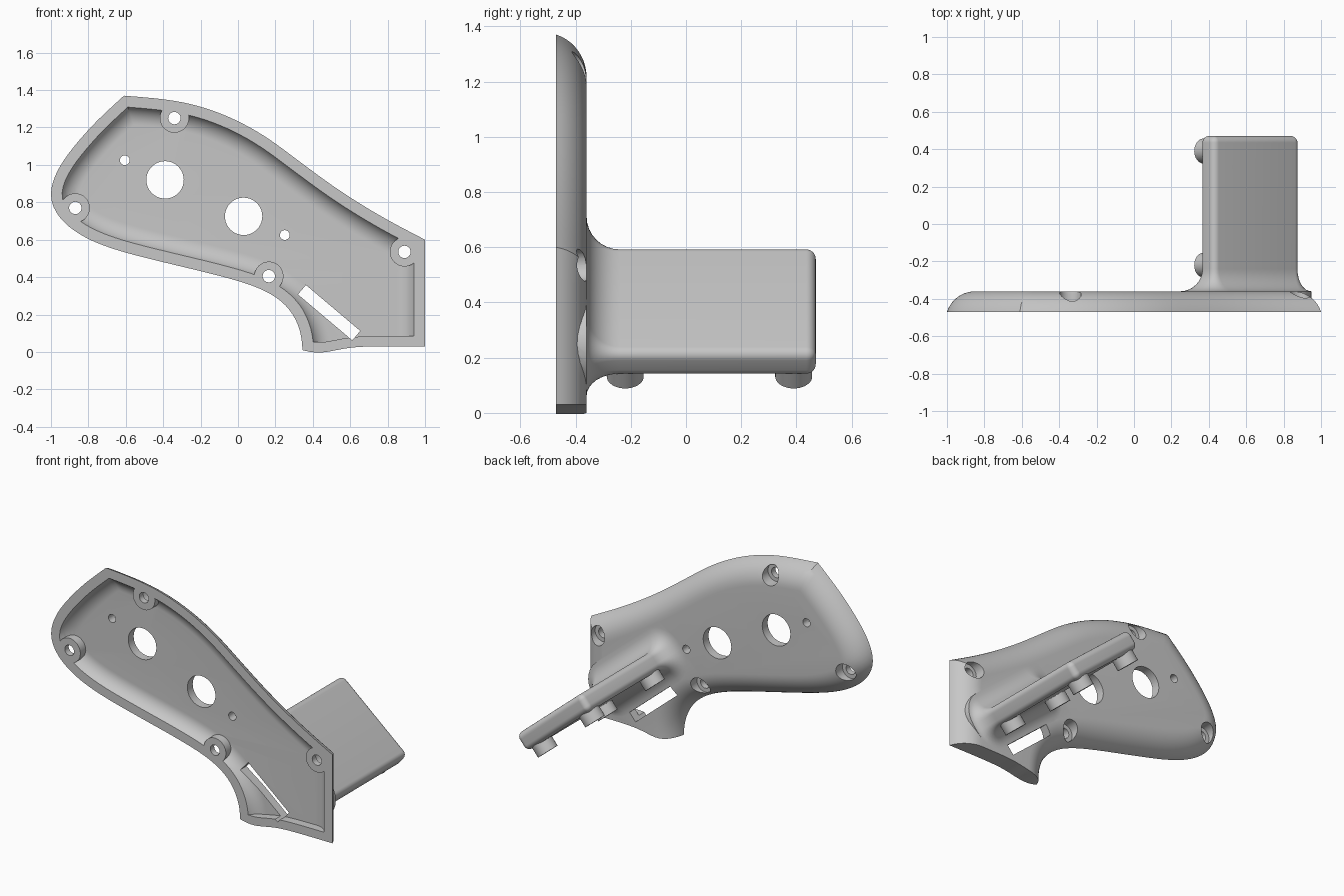
import bpy, bmesh, math
from mathutils import Vector, Matrix
from mathutils.geometry import intersect_line_line_2d

if "Cube" in bpy.data.objects:
    bpy.data.objects.remove(bpy.data.objects["Cube"], do_unlink=True)

grey = bpy.data.materials.new("matte grey")
grey.use_nodes = True
grey.diffuse_color = (0.57, 0.57, 0.57, 1)
grey.node_tree.nodes["Principled BSDF"].inputs["Base Color"].default_value = grey.diffuse_color

FRONT, BACK = -0.47, -0.36
TILT = math.radians(40.2)
ALONG = Vector((math.cos(TILT), 0, -math.sin(TILT)))
NORMAL = Vector((math.sin(TILT), 0, math.cos(TILT)))


def finish(name, bm):
    bmesh.ops.recalc_face_normals(bm, faces=bm.faces)
    mesh = bpy.data.meshes.new(name)
    bm.to_mesh(mesh)
    bm.free()
    mesh.materials.append(grey)
    obj = bpy.data.objects.new(name, mesh)
    bpy.context.collection.objects.link(obj)
    return obj


def loft(name, rings):
    """Closed skin through rings that have equal point counts."""
    bm = bmesh.new()
    loops = [[bm.verts.new(p) for p in ring] for ring in rings]
    n = len(loops[0])
    for a, b in zip(loops, loops[1:]):
        for i in range(n):
            j = (i + 1) % n
            bm.faces.new((a[i], a[j], b[j], b[i]))
    bm.faces.new(loops[0])
    bm.faces.new(loops[-1])
    return finish(name, bm)


def cylinder(name, start, end, radius):
    start, end = Vector(start), Vector(end)
    axis = end - start
    place = Matrix.Translation((start + end) / 2) @ axis.to_track_quat('Z', 'Y').to_matrix().to_4x4()
    bm = bmesh.new()
    bmesh.ops.create_cone(bm, cap_ends=True, segments=40, radius1=radius, radius2=radius,
                          depth=axis.length, matrix=place)
    return finish(name, bm)


def combine(target, tool, operation='DIFFERENCE'):
    mod = target.modifiers.new("combine", 'BOOLEAN')
    mod.operation, mod.solver, mod.object = operation, 'EXACT', tool
    bpy.context.view_layer.objects.active = target
    bpy.ops.object.modifier_apply(modifier=mod.name)
    bpy.data.objects.remove(tool, do_unlink=True)


def resample(line, count):
    """Evenly spaced points along a polyline, both ends included."""
    lengths = [(b - a).length for a, b in zip(line, line[1:])]
    total, out, i, done = sum(lengths), [line[0].copy()], 0, 0
    for k in range(1, count):
        want = total * k / count
        while done + lengths[i] < want:
            done += lengths[i]
            i += 1
        out.append(line[i].lerp(line[i + 1], (want - done) / lengths[i]))
    return out + [line[-1].copy()]


def spline(points, count):
    """Smooth, evenly spaced curve through points."""
    p = [Vector(q) for q in points]
    p = [2 * p[0] - p[1]] + p + [2 * p[-1] - p[-2]]
    out = []
    for a, b, c, d in zip(p, p[1:], p[2:], p[3:]):
        for k in range(8):
            t = k / 8
            out.append(0.5 * (2 * b + (c - a) * t + (2 * a - 5 * b + 4 * c - d) * t ** 2
                              + (3 * b - a - 3 * c + d) * t ** 3))
    out = resample(out + [p[-2]], count)
    for _ in range(5):
        out = [out[0]] + [(a + 2 * b + c) / 4 for a, b, c in zip(out, out[1:], out[2:])] + [out[-1]]
    return out


# Silhouette sections, run past the bottom so the lower edge can be trimmed square
TOP = spline([(-.61, 1.37), (-.45, 1.357), (-.3, 1.337), (-.15, 1.297), (0, 1.235),
              (.15, 1.15), (.3, 1.04), (.45, .928), (.6, .825), (.8, .705), (1, .6)], 44)
RIGHT = [Vector((1, .6)), Vector((1, -.32))]
BASE = [Vector((1.1, -.3)), Vector((.2, -.3))]
LEFT = spline([(.33, -.32), (.338, -.15), (.346, 0), (.343, .08), (.31, .18), (.25, .26), (.17, .315),
               (.05, .365), (-.15, .42), (-.4, .48), (-.65, .545), (-.82, .612), (-.937, .695),
               (-.998, .785), (-1.007, .86), (-.97, .965), (-.9, 1.07), (-.77, 1.22), (-.61, 1.37)], 80)


def offset(line, amount):
    out = []
    for i, p in enumerate(line):
        t = (line[min(i + 1, len(line) - 1)] - line[max(i - 1, 0)]).normalized()
        out.append(p + Vector((t.y, -t.x)) * amount)
    return out


def meet(a, b):
    """Cut two neighbouring sections where they cross."""
    for i in reversed(range(len(a) - 1)):
        for j in range(len(b) - 1):
            hit = intersect_line_line_2d(a[i], a[i + 1], b[j], b[j + 1])
            if hit:
                return a[:i + 1] + [hit], [hit] + b[j + 1:]
    return a, b


def inset_ring(y, amount):
    lines = [offset(TOP, amount), offset(RIGHT, amount), BASE, offset(LEFT, amount)]
    for i in range(4):
        j = (i + 1) % 4
        if amount > 0.0001 or i in (1, 2):
            lines[i], lines[j] = meet(lines[i], lines[j])
    ring = []
    for line, count in zip(lines, (44, 8, 6, 80)):
        ring += [(p.x, y, p.y) for p in resample(line, count)[:-1]]
    return ring


WIDTH = 0.15
DEPTH = BACK - FRONT
ROUND = (WIDTH ** 2 + DEPTH ** 2) / (2 * DEPTH)
CENTRE_Y = BACK - ROUND


def dome_rings(radius, steps=10):
    start = math.acos((FRONT - CENTRE_Y) / radius)
    rings = []
    for k in range(steps + 1):
        a = start * (1 - k / steps)
        rings.append(inset_ring(CENTRE_Y + radius * math.cos(a), WIDTH - radius * math.sin(a)))
    return rings


def trim_bottom(obj, rise):
    curve = spline([(1.3, .03), (1, .03), (.75, .03), (.6, .024), (.5, .004), (.42, -.009),
                    (.35, .008), (.2, .05)], 40)
    shape = [(p.x, p.y + rise) for p in curve] + [(.2, -.6), (1.3, -.6)]
    combine(obj, loft("trim", [[(x, y, z) for x, z in shape] for y in (-.8, -.2)]))


# Rounded outer body
shell = loft("side_shell", dome_rings(ROUND))

# Tilted plate with a flared root and rounded end; the flare is narrower towards the rim
CENTRE = Vector((.62, 0, .367))
HALF_LONG, HALF_THICK, CORNER, FLARE = .302, .058, .035, .12


def plate_ring(y, grow):
    radius = max(CORNER + grow, .002)
    ring = []
    for quarter, (sx, sy) in enumerate([(1, 1), (-1, 1), (-1, -1), (1, -1)]):
        reach = grow / 2 if sx > 0 and grow > 0 else grow
        for k in range(8):
            a = math.pi / 2 * (quarter + k / 7)
            u = sx * (HALF_LONG + reach - radius) + radius * math.cos(a)
            v = sy * (HALF_THICK + grow - radius) + radius * math.sin(a)
            ring.append(CENTRE + ALONG * u + NORMAL * v + Vector((0, y, 0)))
    return ring


angles = [math.pi / 2 * k / 8 for k in range(9)]
plate_rings = [plate_ring(-.445, FLARE)]
plate_rings += [plate_ring(BACK + FLARE * (1 - math.cos(a)), FLARE * (1 - math.sin(a))) for a in angles]
plate_rings += [plate_ring(.435 + .035 * math.sin(a), -.035 * (1 - math.cos(a))) for a in angles]
combine(shell, loft("plate", plate_rings), 'UNION')
trim_bottom(shell, 0)

# Hollow front
cavity = loft("cavity", [inset_ring(-.55, .06)] + dome_rings(ROUND - .055))
trim_bottom(cavity, .055)
combine(shell, cavity)

# Screw bosses, kept inside the rim, with bores and recessed seats
RIM = TOP + resample(RIGHT, 30) + LEFT


def boss_ring(centre, y):
    ring = []
    for k in range(48):
        a = math.tau * k / 48
        arm = Vector((math.cos(a), math.sin(a))) * .078
        while min((centre + arm - q).length for q in RIM) < .046 and arm.length > .04:
            arm *= .97
        ring.append((centre.x + arm.x, y, centre.y + arm.y))
    return ring


for x, z in [(-.34, 1.25), (-.87, .77), (.165, .405), (.89, .535)]:
    combine(shell, loft("boss", [boss_ring(Vector((x, z)), y) for y in (FRONT, -.403)]), 'UNION')
    combine(shell, cylinder("bore", (x, -.6, z), (x, -.25, z), .033))
    combine(shell, cylinder("seat", (x, -.43, z), (x, -.25, z), .058))

# Plain round holes
for x, z, r in [(-.39, .92, .1), (.03, .725, .1), (-.605, 1.025, .026), (.25, .625, .026)]:
    combine(shell, cylinder("hole", (x, -.6, z), (x, -.25, z), r))

# Slot below the plate
slot_mid = Vector((.487, 0, .21))
corners = [(-.19, -.033), (.19, -.033), (.19, .033), (-.19, .033)]
combine(shell, loft("slot", [[slot_mid + ALONG * u + NORMAL * v + Vector((0, y, 0)) for u, v in corners]
                             for y in (-.6, -.3)]))

# Four pegs under the plate
parts = [shell]
for u in (-.22, .22):
    for y in (-.22, .39):
        foot = CENTRE + ALONG * u + Vector((0, y, 0))
        parts.append(cylinder("mounting_peg", foot - NORMAL * .04, foot - NORMAL * .122, .067))

bpy.ops.object.select_all(action='DESELECT')
for part in parts:
    part.select_set(True)
bpy.context.view_layer.objects.active = shell
bpy.ops.object.shade_smooth_by_angle(angle=math.radians(32))
